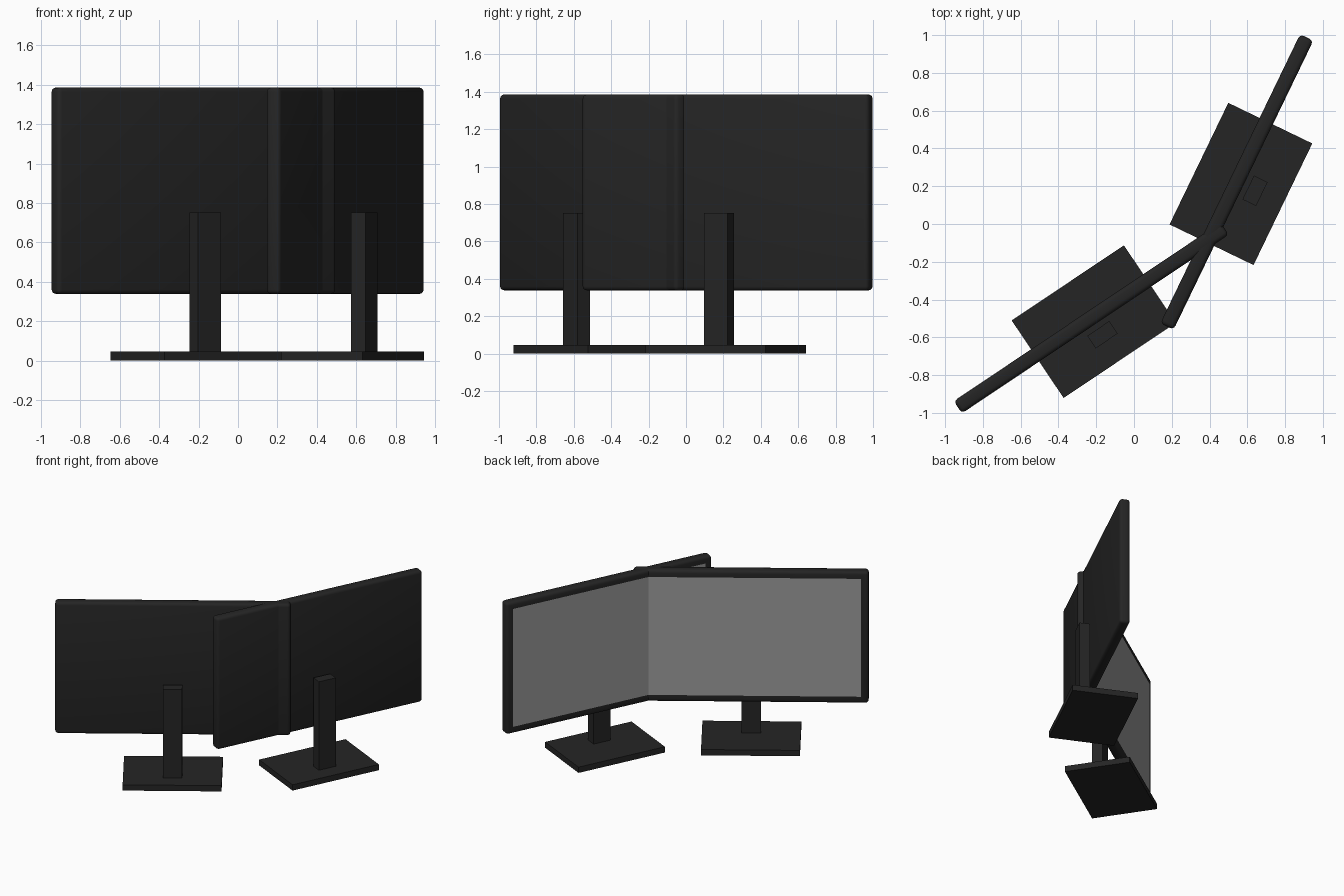
import bpy, bmesh, math
from mathutils import Matrix

if "Cube" in bpy.data.objects:
    bpy.data.objects.remove(bpy.data.objects["Cube"])


def material(name, value):
    m = bpy.data.materials.new(name)
    m.diffuse_color = (value, value, value, 1)
    m.use_nodes = True
    m.node_tree.nodes["Principled BSDF"].inputs["Base Color"].default_value = m.diffuse_color
    return m


casing = material("black plastic", 0.018)
glass = material("grey screen", 0.33)


def box(name, size, centre, place, bevel=0.0, border=0.0):
    """Box in monitor space (x along, y towards the viewer of the screen)."""
    bm = bmesh.new()
    bmesh.ops.create_cube(bm, size=1)
    bmesh.ops.scale(bm, vec=size, verts=bm.verts)
    if bevel:
        bmesh.ops.bevel(bm, geom=bm.edges[:], offset=bevel, segments=3,
                        profile=0.5, affect='EDGES')
    if border:
        # the large face on the +y side becomes the bezel and the screen
        bm.normal_update()
        face = max((f for f in bm.faces if f.normal.y > 0.99),
                   key=lambda f: f.calc_area())
        bmesh.ops.inset_region(bm, faces=[face], thickness=border - bevel,
                               use_even_offset=True)
        face.material_index = 1
    bmesh.ops.translate(bm, vec=centre, verts=bm.verts)
    bm.transform(place)
    mesh = bpy.data.meshes.new(name)
    bm.to_mesh(mesh)
    bm.free()
    mesh.materials.append(casing)
    mesh.materials.append(glass)
    obj = bpy.data.objects.new(name, mesh)
    bpy.context.collection.objects.link(obj)
    if bevel:
        bpy.ops.object.select_all(action='DESELECT')
        obj.select_set(True)
        bpy.context.view_layer.objects.active = obj
        bpy.ops.object.shade_smooth_by_angle(angle=math.radians(35))


def monitor(side, x, y, angle):
    place = (Matrix.Translation((x, y, 0))
             @ Matrix.Rotation(math.radians(angle), 4, 'Z'))
    # foot plate, upright behind the panel, and the panel itself
    box(side + "_base", (0.715, 0.494, 0.046), (0, 0, 0.023), place)
    box(side + "_stand", (0.14, 0.08, 0.707), (0, -0.083, 0.3975), place)
    box(side + "_display", (1.70, 0.078, 1.048), (0, 0.024, 0.862), place,
        bevel=0.022, border=0.054)


monitor("front", -0.213, -0.517, 33.8)
monitor("rear", 0.566, 0.212, 64.2)
